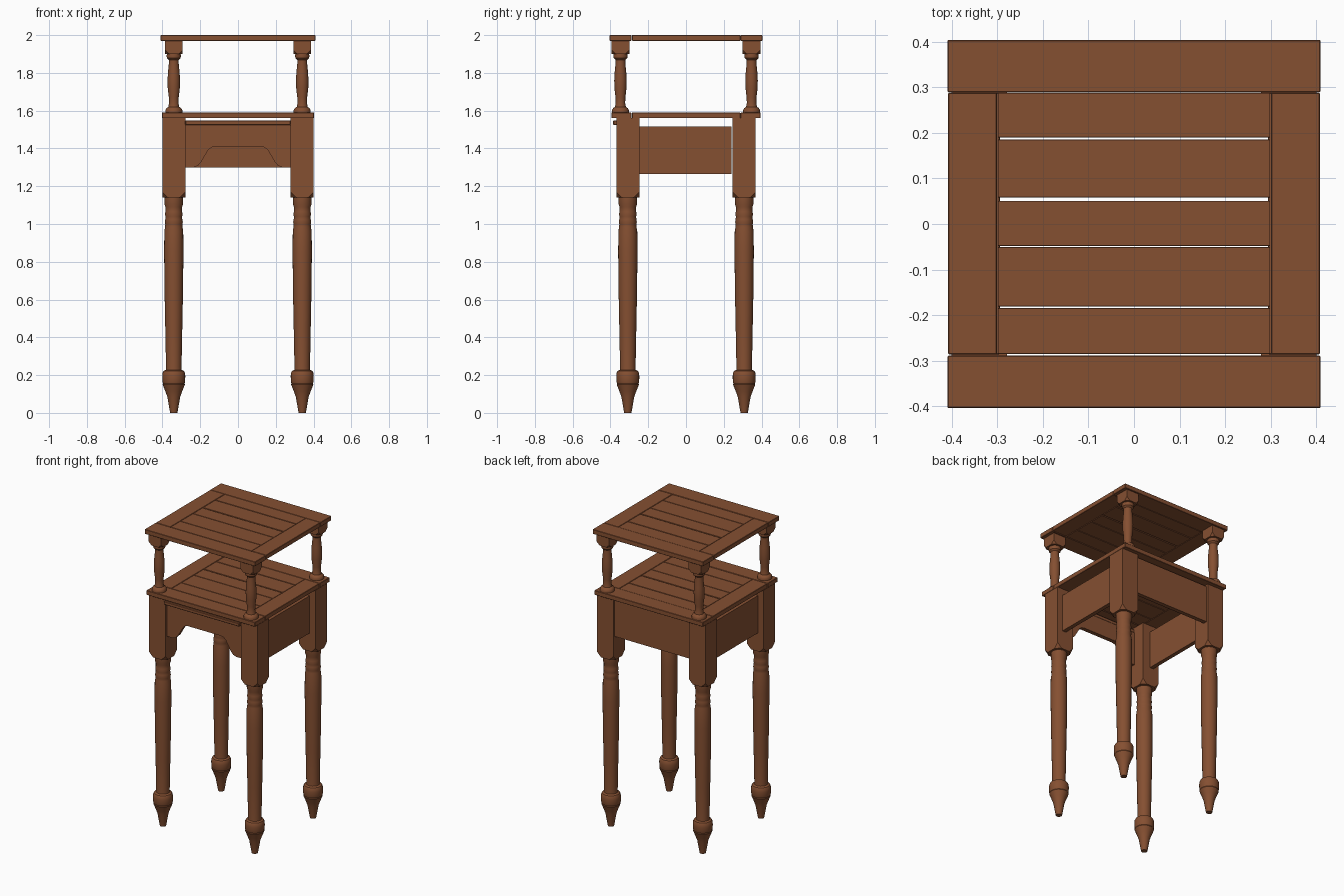
import bpy
import bmesh
from math import cos, sin, tau, radians

cube = bpy.data.objects.get("Cube")
if cube:
    bpy.data.objects.remove(cube, do_unlink=True)

wood = bpy.data.materials.new("warm brown wood")
wood.use_nodes = True
COLOUR = (0.235, 0.079, 0.031, 1)
wood.diffuse_color = COLOUR
wood.node_tree.nodes["Principled BSDF"].inputs["Base Color"].default_value = COLOUR


def finish(name, bm, smooth=False):
    bmesh.ops.recalc_face_normals(bm, faces=bm.faces)
    mesh = bpy.data.meshes.new(name)
    bm.to_mesh(mesh)
    bm.free()
    mesh.materials.append(wood)
    obj = bpy.data.objects.new(name, mesh)
    bpy.context.collection.objects.link(obj)
    if smooth:
        bpy.ops.object.select_all(action='DESELECT')
        obj.select_set(True)
        bpy.context.view_layer.objects.active = obj
        bpy.ops.object.shade_smooth_by_angle(angle=radians(35))
    return obj


def box(name, x, y, z, bevel=0.0, corner=0.0):
    """Box from (min, max) ranges; corner trims the lower corners."""
    bm = bmesh.new()
    bmesh.ops.create_cube(bm, size=1)
    for v in bm.verts:
        v.co = [r[0] if c < 0 else r[1] for c, r in zip(v.co, (x, y, z))]
    if corner:
        low = [v for v in bm.verts if v.co.z < z[0] + 0.001]
        bmesh.ops.bevel(bm, geom=low, offset=corner, affect='VERTICES', segments=1)
    if bevel:
        bmesh.ops.bevel(bm, geom=bm.edges[:], offset=bevel, affect='EDGES', segments=1)
    return finish(name, bm)


def prism(name, outline, y0, y1):
    """Extrude an x-z outline along y."""
    bm = bmesh.new()
    face = bm.faces.new([bm.verts.new((x, y0, z)) for x, z in outline])
    ext = bmesh.ops.extrude_face_region(bm, geom=[face])
    moved = [g for g in ext["geom"] if isinstance(g, bmesh.types.BMVert)]
    bmesh.ops.translate(bm, verts=moved, vec=(0, y1 - y0, 0))
    return finish(name, bm)


def turned(name, profile, cx, cy, sides=24):
    """Lathe a (radius, z) profile round a vertical axis."""
    bm = bmesh.new()
    rings = [[bm.verts.new((cx + r * cos(tau * i / sides), cy + r * sin(tau * i / sides), z))
              for i in range(sides)] for r, z in profile]
    for a, b in zip(rings, rings[1:]):
        for i in range(sides):
            j = (i + 1) % sides
            bm.faces.new((a[i], a[j], b[j], b[i]))
    bm.faces.new(rings[0])
    bm.faces.new(rings[-1])
    return finish(name, bm, smooth=True)


def slatted_top(name, hx, hy, z0, z1):
    """Framed board top with five slats."""
    z = (z0, z1)
    fx, fy = hx - 0.108, 0.289
    for tag, s in (("front", -1), ("back", 1)):
        box(f"{name}_{tag}_board", (-hx, hx), sorted((s * fy, s * hy)), z, 0.002)
    for tag, s in (("right", -1), ("left", 1)):
        box(f"{name}_{tag}_board", sorted((s * fx, s * (hx - 0.001))),
            (-fy + 0.003, fy - 0.001), z, 0.002)
    slats = [(-0.285, -0.184), (-0.181, -0.051), (-0.048, 0.051),
             (0.058, 0.185), (0.19, 0.288)]
    for i, y in enumerate(slats):
        box(f"{name}_slat_{i + 1}", (0.002 - fx, fx - 0.002), y, (z0, z1 - 0.001), 0.001)


LEG = [(0.019, 0.0), (0.021, 0.01), (0.034, 0.085), (0.045, 0.115), (0.057, 0.145),
       (0.059, 0.15), (0.057, 0.155), (0.06, 0.165), (0.061, 0.195), (0.059, 0.212),
       (0.054, 0.222), (0.042, 0.228), (0.041, 0.24), (0.045, 0.45), (0.049, 0.65),
       (0.051, 0.85), (0.05, 0.96), (0.046, 0.985), (0.045, 1.0), (0.048, 1.01),
       (0.045, 1.025), (0.044, 1.04), (0.047, 1.052), (0.044, 1.065), (0.044, 1.09),
       (0.049, 1.105), (0.049, 1.145)]
BALUSTER = [(0.045, 1.59), (0.045, 1.603), (0.039, 1.613), (0.029, 1.62), (0.025, 1.64),
            (0.026, 1.67), (0.032, 1.72), (0.033, 1.76), (0.031, 1.80), (0.026, 1.85),
            (0.026, 1.868), (0.036, 1.878), (0.038, 1.89), (0.036, 1.905)]

# Four corners: leg, square post, baluster and cap block
for side, sx in (("left", 1), ("right", -1)):
    for end, sy in (("front", -1), ("back", 1)):
        tag = f"{end}_{side}"
        x, y = 0.34 * sx, 0.308 * sy
        turned(f"{tag}_leg", LEG, x, y)
        box(f"{tag}_post", (x - 0.061, x + 0.061), (y - 0.061, y + 0.061),
            (1.14, 1.56), corner=0.03)
        y = 0.347 * sy
        turned(f"{tag}_baluster", BALUSTER, x, y)
        box(f"{tag}_cap_block", (x - 0.047, x + 0.047), (y - 0.047, y + 0.047),
            (1.90, 1.97), corner=0.022)

# Tops
slatted_top("upper_top", 0.409, 0.404, 1.97, 2.0)
slatted_top("lower_top", 0.402, 0.395, 1.56, 1.59)

# Side and back panels
for side, s in (("left", 1), ("right", -1)):
    box(f"{side}_panel", sorted((s * 0.335, s * 0.362)), (-0.25, 0.241), (1.265, 1.515))
box("back_panel", (-0.28, 0.278), (0.33, 0.357), (1.30, 1.548))

# Arched front apron and its lip
half_arch = [(0.235, 1.30), (0.213, 1.308), (0.195, 1.328), (0.172, 1.368),
             (0.155, 1.395), (0.14, 1.406), (0.12, 1.41)]
arch = half_arch + [(-x, z) for x, z in reversed(half_arch)]
prism("front_apron", [(0.278, 1.525), (0.278, 1.30)] + arch + [(-0.28, 1.30), (-0.28, 1.525)],
      -0.355, -0.328)
box("front_lip", (-0.28, 0.278), (-0.386, -0.328), (1.523, 1.548), 0.004)
